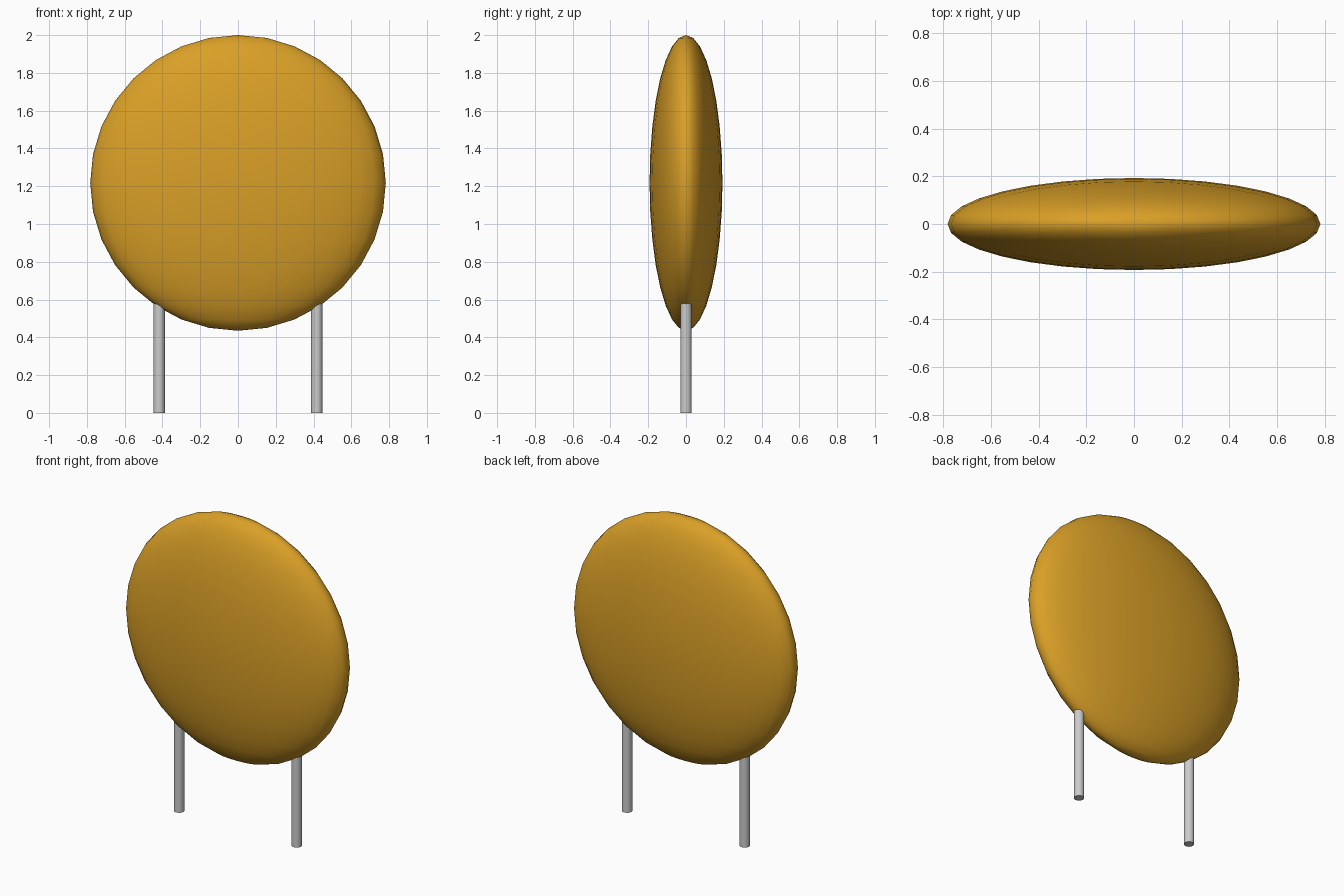
import bpy

cube = bpy.data.objects.get("Cube")
if cube:
    bpy.data.objects.remove(cube, do_unlink=True)


def make_material(name, rgb):
    mat = bpy.data.materials.new(name)
    mat.use_nodes = True
    mat.diffuse_color = (*rgb, 1.0)
    mat.node_tree.nodes["Principled BSDF"].inputs["Base Color"].default_value = (*rgb, 1.0)
    return mat


gold = make_material("gold", (0.70, 0.35, 0.02))
grey = make_material("light grey", (0.60, 0.60, 0.60))

# Flattened round disc, poles up and down
bpy.ops.mesh.primitive_uv_sphere_add(segments=32, ring_count=16, radius=1, location=(0, 0, 1.2175))
disc = bpy.context.object
disc.name = "disc"
disc.scale = (0.7825, 0.193, 0.7825)
bpy.ops.object.transform_apply(location=False, rotation=False, scale=True)
bpy.ops.object.shade_smooth()
disc.data.materials.append(gold)

# Two thin posts, their tops sunk into the disc
LEG_TOP = 0.64
for side, x in (("left", 0.417), ("right", -0.417)):
    bpy.ops.mesh.primitive_cylinder_add(vertices=32, radius=0.03, depth=LEG_TOP,
                                        location=(x, 0, LEG_TOP / 2))
    leg = bpy.context.object
    leg.name = side + "_leg"
    bpy.ops.object.shade_smooth_by_angle()
    leg.data.materials.append(grey)
